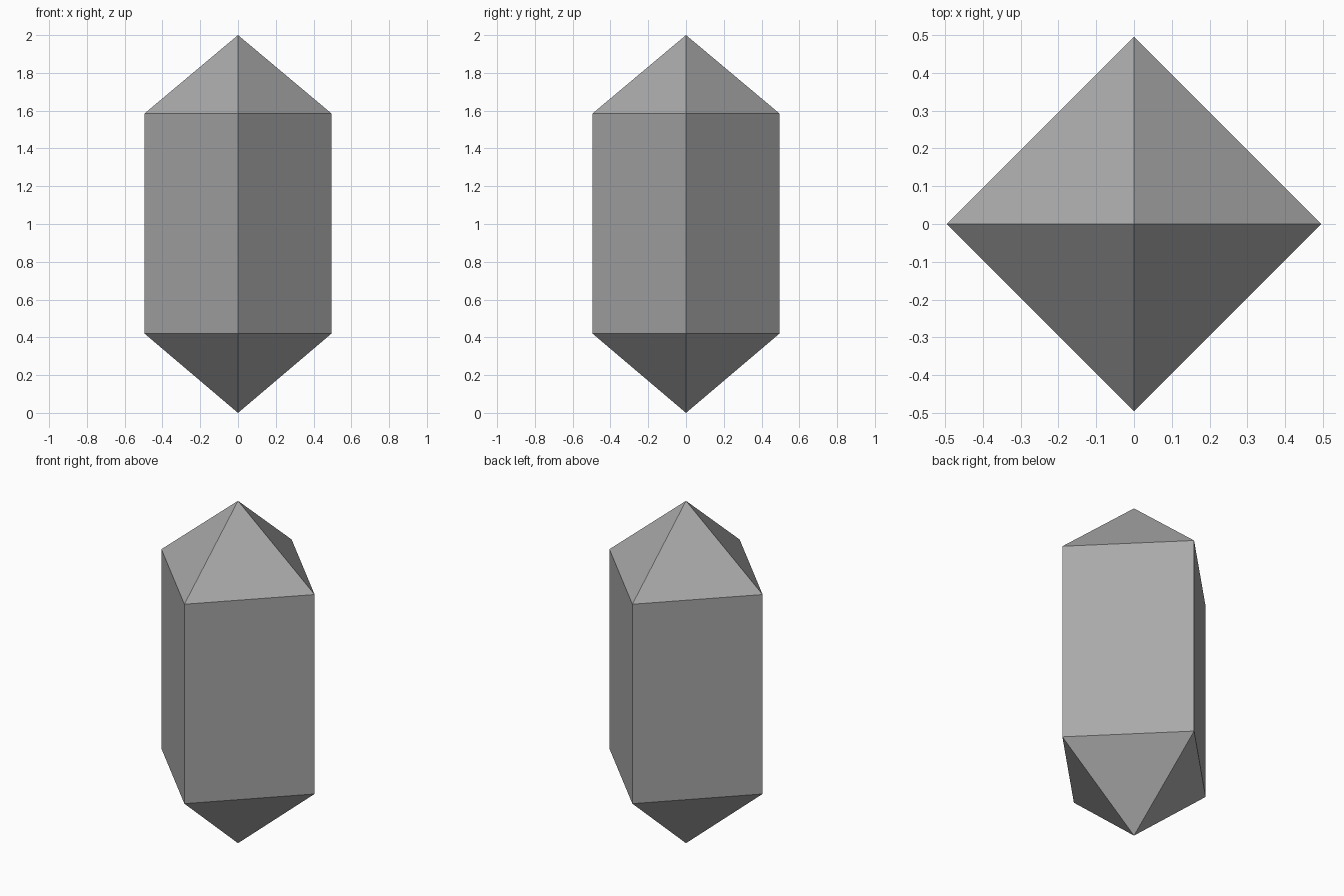
import bpy
import bmesh
import math

RADIUS, SIDES = 0.495, 4
BOTTOM, LOWER, UPPER, TOP = 0.0, 0.42, 1.585, 2.0

cube = bpy.data.objects.get("Cube")
if cube:
    bpy.data.objects.remove(cube, do_unlink=True)

# Single matte grey
grey = bpy.data.materials.new("grey")
grey.use_nodes = True
colour = (0.4, 0.4, 0.4, 1.0)
grey.diffuse_color = colour
shader = next(n for n in grey.node_tree.nodes if n.type == 'BSDF_PRINCIPLED')
shader.inputs["Base Color"].default_value = colour

bm = bmesh.new()


def ring(z):
    """Corner vertices of the shaft at height z, pointing along the axes."""
    angles = [math.tau * i / SIDES for i in range(SIDES)]
    return [bm.verts.new((RADIUS * math.cos(a), RADIUS * math.sin(a), z)) for a in angles]


# Four-sided shaft closed by a pyramid at each end
lower, upper = ring(LOWER), ring(UPPER)
base_tip = bm.verts.new((0, 0, BOTTOM))
top_tip = bm.verts.new((0, 0, TOP))
for i in range(SIDES):
    j = (i + 1) % SIDES
    bm.faces.new((lower[i], lower[j], upper[j], upper[i]))
    bm.faces.new((upper[i], upper[j], top_tip))
    bm.faces.new((lower[j], lower[i], base_tip))
bmesh.ops.recalc_face_normals(bm, faces=bm.faces)

mesh = bpy.data.meshes.new("crystal")
bm.to_mesh(mesh)
bm.free()
mesh.materials.append(grey)
crystal = bpy.data.objects.new("crystal", mesh)
bpy.context.collection.objects.link(crystal)
